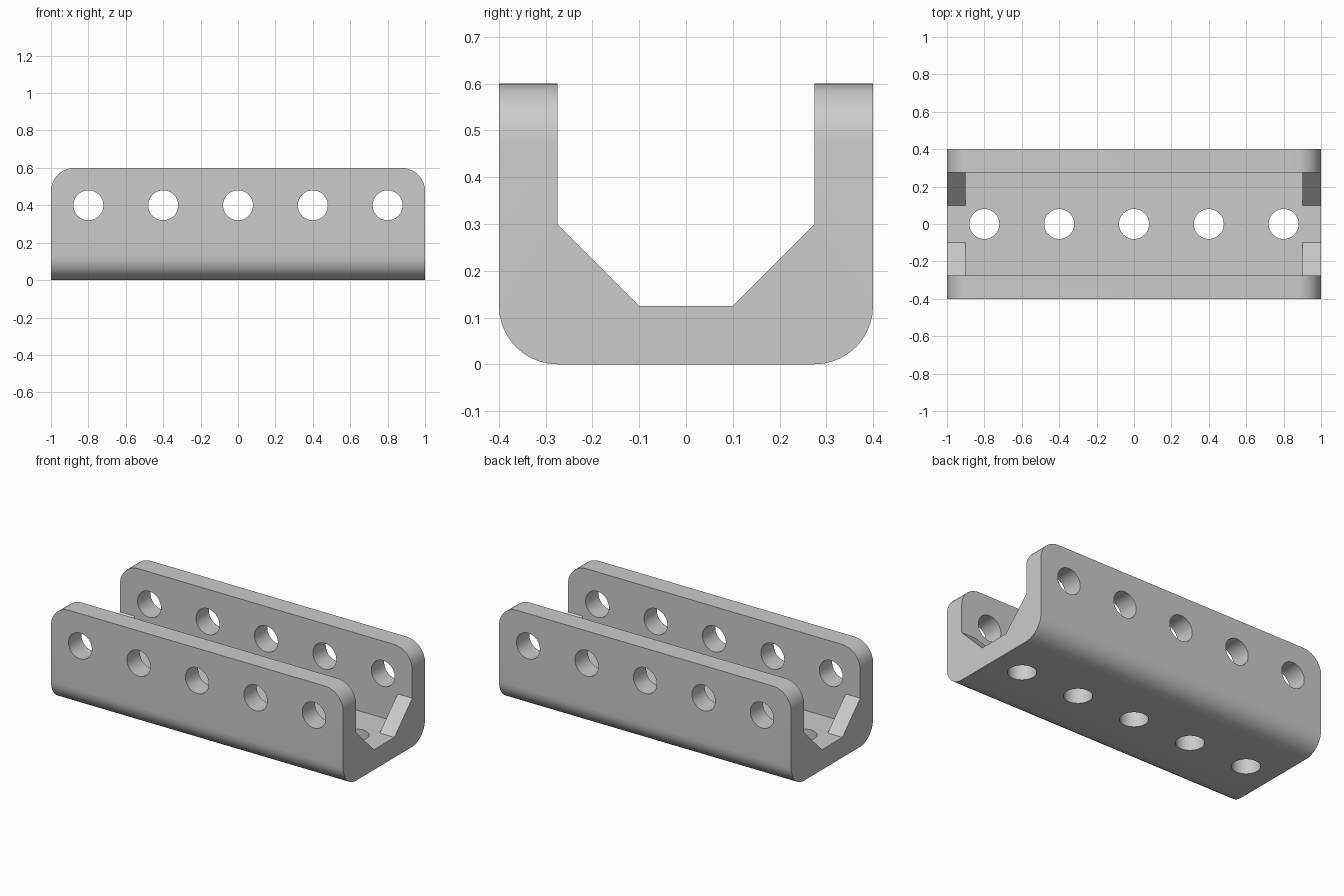
import bpy
import bmesh
from math import pi
from mathutils import Matrix

cube = bpy.data.objects.get("Cube")
if cube:
    bpy.data.objects.remove(cube)

LENGTH, WIDTH, HEIGHT = 2.0, 0.8, 0.6
WALL = 0.125
INNER = WIDTH / 2 - WALL
HOLE_RADIUS = 0.08
HOLE_Z = 0.4
GUSSET_LENGTH = 0.1

grey = bpy.data.materials.new("light grey")
grey.use_nodes = True
colour = (0.6, 0.6, 0.6, 1)
grey.diffuse_color = colour
grey.node_tree.nodes["Principled BSDF"].inputs["Base Color"].default_value = colour


def make_object(name, bm):
    bmesh.ops.recalc_face_normals(bm, faces=bm.faces)
    mesh = bpy.data.meshes.new(name)
    bm.to_mesh(mesh)
    bm.free()
    mesh.materials.append(grey)
    obj = bpy.data.objects.new(name, mesh)
    bpy.context.collection.objects.link(obj)
    return obj


def prism(name, profile, half_length):
    """Extrude a (y, z) profile along x, centred on x = 0."""
    bm = bmesh.new()
    face = bm.faces.new([bm.verts.new((-half_length, y, z)) for y, z in profile])
    new = bmesh.ops.extrude_face_region(bm, geom=[face])["geom"]
    verts = [v for v in new if isinstance(v, bmesh.types.BMVert)]
    bmesh.ops.translate(bm, verts=verts, vec=(2 * half_length, 0, 0))
    return make_object(name, bm)


def drill(name, x, z, depth, rotation):
    bm = bmesh.new()
    matrix = Matrix.Translation((x, 0, z)) @ rotation
    bmesh.ops.create_cone(bm, cap_ends=True, segments=48, radius1=HOLE_RADIUS,
                          radius2=HOLE_RADIUS, depth=depth, matrix=matrix)
    return make_object(name, bm)


def cut(target, cutter):
    mod = target.modifiers.new("cut", 'BOOLEAN')
    mod.operation = 'DIFFERENCE'
    mod.solver = 'EXACT'
    mod.object = cutter
    bpy.context.view_layer.objects.active = target
    bpy.ops.object.modifier_apply(modifier=mod.name)
    bpy.data.objects.remove(cutter)


# Solid block with rounded lower long edges and rounded upper end corners
half = WIDTH / 2
channel = prism("channel_bracket",
                [(-half, 0), (half, 0), (half, HEIGHT), (-half, HEIGHT)], LENGTH / 2)
bm = bmesh.new()
bm.from_mesh(channel.data)
edges = []
for e in bm.edges:
    a, b = (v.co for v in e.verts)
    lower_long = max(a.z, b.z) < 0.01 and abs(a.x - b.x) > 1
    upper_end = min(a.z, b.z) > HEIGHT - 0.01 and abs(a.y - b.y) > 0.5
    if lower_long or upper_end:
        edges.append(e)
bmesh.ops.bevel(bm, geom=edges, offset=WALL, segments=10, profile=0.5, affect='EDGES')
bm.to_mesh(channel.data)
bm.free()

# Open trough whose sloped lower corners leave the gussets at both ends
top = HEIGHT + 0.1
trough = [(-INNER, top), (-INNER, 0.3), (-0.1, WALL), (0.1, WALL), (INNER, 0.3), (INNER, top)]
cut(channel, prism("trough_cutter", trough, LENGTH / 2 + 0.1))

# Square out the trough between the gussets
pocket = [(-INNER, top), (-INNER, WALL), (INNER, WALL), (INNER, top)]
cut(channel, prism("pocket_cutter", pocket, LENGTH / 2 - GUSSET_LENGTH))

# Rows of holes through both walls and through the floor
for i in range(-2, 3):
    cut(channel, drill("wall_drill", i * 0.4, HOLE_Z, 1, Matrix.Rotation(pi / 2, 4, 'X')))
    cut(channel, drill("floor_drill", i * 0.4, 0, 0.5, Matrix.Identity(4)))

# Smooth rounds with crisp edges
bpy.ops.object.select_all(action='DESELECT')
channel.select_set(True)
bpy.context.view_layer.objects.active = channel
bpy.ops.object.shade_smooth_by_angle(angle=pi / 6)
